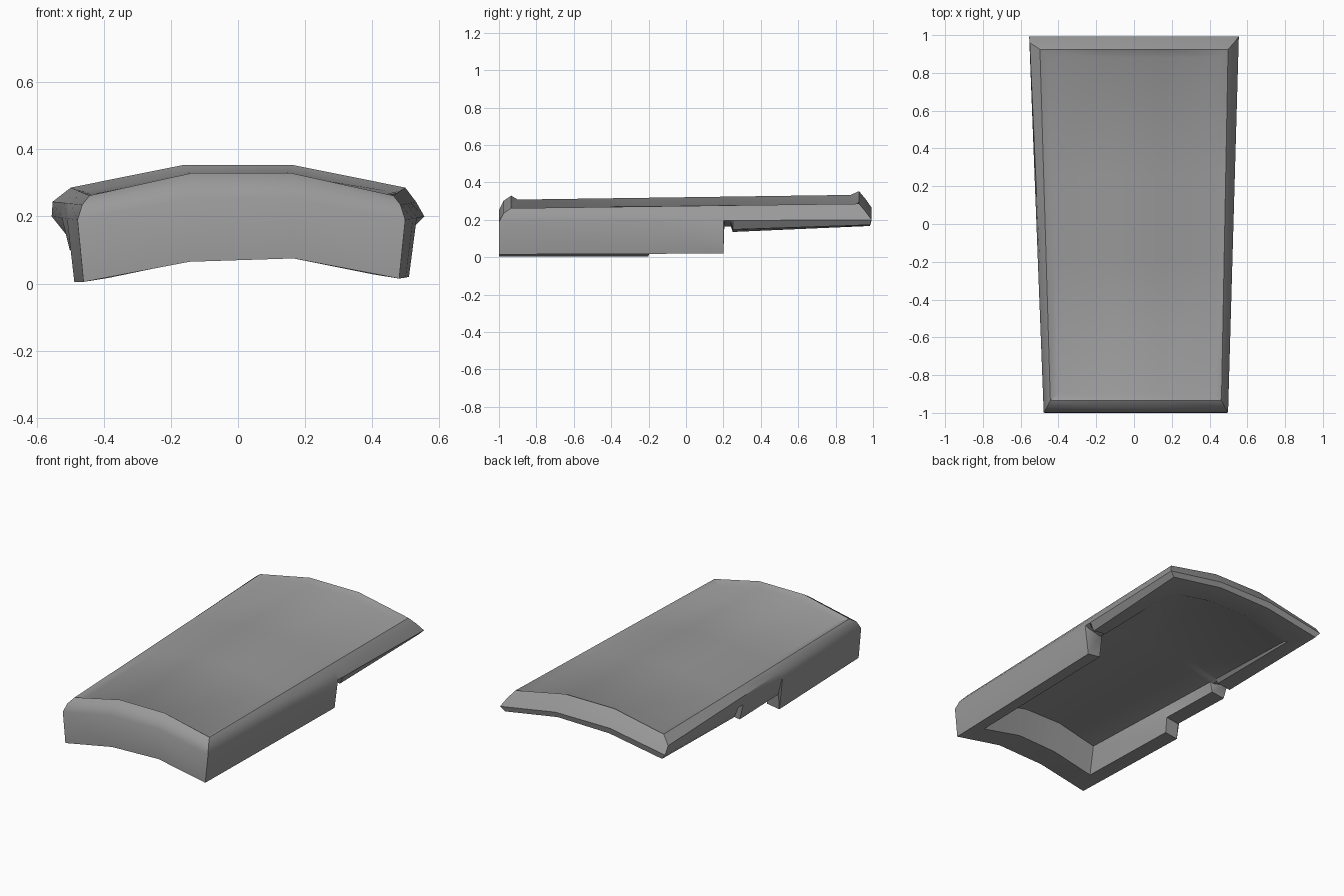
import bpy
import bmesh
import math

old = bpy.data.objects.get("Cube")
if old:
    bpy.data.objects.remove(old, do_unlink=True)

grey = bpy.data.materials.new("plain_grey")
grey.use_nodes = True
grey.diffuse_color = (0.32, 0.32, 0.32, 1)
grey.node_tree.nodes["Principled BSDF"].inputs["Base Color"].default_value = (0.32, 0.32, 0.32, 1)

# Stations along the length, with the stepped lower edge of each side wall
STATIONS = [-1, -0.2, -0.19, 0.2, 0.205, 0.24, 0.25, 1]
LOWER_RIGHT = [0.005, 0.005, 0.1, 0.1, 0.185, 0.185, 0.135, 0.167]
LOWER_LEFT = [0.015, 0.018, 0.018, 0.02, 0.185, 0.185, 0.148, 0.173]
COLUMNS = [-1, -0.33, 0.33, 1]
ROWS, COLS = len(STATIONS), len(COLUMNS)
FRONT_SHIFT = 0.01   # the front end sits slightly to one side

# Layers: half width front/back, y front/back, side z front/back, arch height,
# extra back width on the -x side. Stepped edges give lift and ceiling for z.
LAYERS = [
    (0.410, 0.453, -0.90, 0.88, 0.250, 0.275, 0.058, 0),     # recessed top
    (0.453, 0.498, -0.935, 0.925, 0.262, 0.286, 0.067, 0),   # raised rim
    (0.474, 0.530, -0.975, 0.960, 0.235, 0.244, 0.067, 0.022),  # shoulder
    (0.488, 0.555, -0.999, 0.993, 0.190, 0.200, 0.064, 0),   # widest edge
    (0.470, 0.528, -1.0, 0.984, 0, 0.185, 0.060, 0),         # lower outer edge
    (0.395, 0.435, -0.85, 0.845, 0.012, 0.165, 0.055, 0),    # lower inner edge
    (0.378, 0.425, -0.80, 0.828, 0.178, 0.170, 0.058, 0),    # ceiling of the hollow
]
STEPPED = (4, 5)


def point(k, row, col):
    wide_f, wide_b, y_f, y_b, z_f, z_b, arch, flare = LAYERS[k]
    y = y_f if row == 0 else y_b if row == ROWS - 1 else STATIONS[row]
    t = (y - y_f) / (y_b - y_f)
    u = COLUMNS[col]
    if k in STEPPED:
        z = min((LOWER_RIGHT if u < 0 else LOWER_LEFT)[row] + z_f, z_b)
    else:
        z = z_f + (z_b - z_f) * t
    if abs(u) < 1:
        z += arch
    if u == -1:
        wide_b += flare
    x = u * (wide_f + (wide_b - wide_f) * t) + FRONT_SHIFT * (1 - t)
    return (x, y, z)


# Perimeter of the grid, counter-clockwise from above
loop = [(0, c) for c in range(COLS)]
loop += [(r, COLS - 1) for r in range(1, ROWS)]
loop += [(ROWS - 1, c) for c in reversed(range(COLS - 1))]
loop += [(r, 0) for r in reversed(range(1, ROWS - 1))]

bm = bmesh.new()
rings = []
for k in range(len(LAYERS)):
    capped = k in (0, len(LAYERS) - 1)
    cells = [(r, c) for r in range(ROWS) for c in range(COLS)] if capped else loop
    verts = {rc: bm.verts.new(point(k, *rc)) for rc in cells}
    rings.append(verts)
    if capped:
        for r in range(ROWS - 1):
            for c in range(COLS - 1):
                bm.faces.new([verts[r, c], verts[r, c + 1], verts[r + 1, c + 1], verts[r + 1, c]])

# Skin neighbouring layers together around the perimeter
for upper, lower in zip(rings, rings[1:]):
    for a, b in zip(loop, loop[1:] + loop[:1]):
        bm.faces.new([upper[a], lower[a], lower[b], upper[b]])

bmesh.ops.recalc_face_normals(bm, faces=bm.faces)
mesh = bpy.data.meshes.new("arched_cover")
bm.to_mesh(mesh)
bm.free()
mesh.materials.append(grey)
cover = bpy.data.objects.new("arched_cover", mesh)
bpy.context.collection.objects.link(cover)

bpy.ops.object.select_all(action="DESELECT")
cover.select_set(True)
bpy.context.view_layer.objects.active = cover
bpy.ops.object.shade_smooth_by_angle(angle=math.radians(36))
